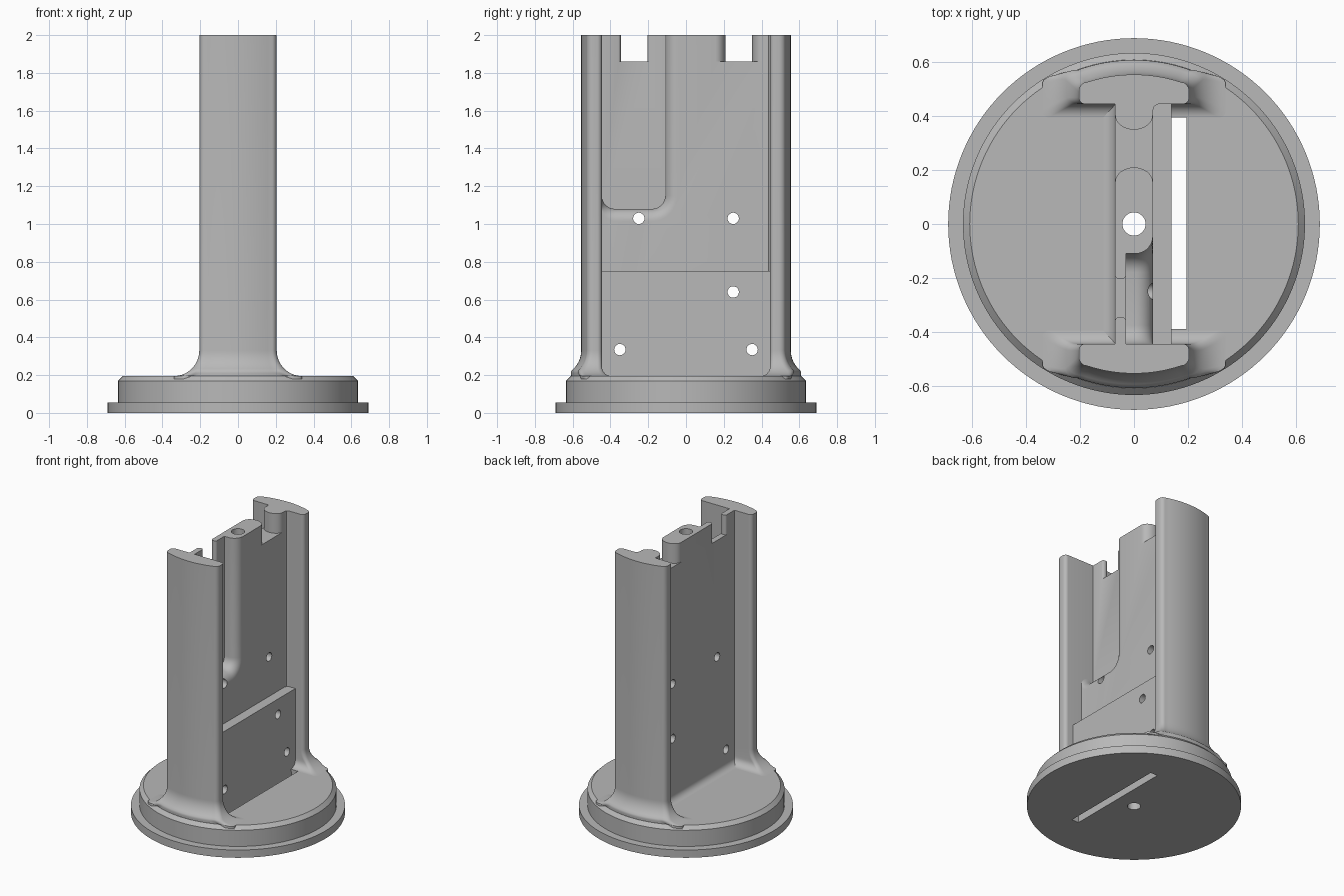
import bpy, bmesh
from math import sin, cos, pi, sqrt

cube = bpy.data.objects.get("Cube")
if cube:
    bpy.data.objects.remove(cube, do_unlink=True)

grey = bpy.data.materials.new("plain grey")
grey.use_nodes = True
grey.diffuse_color = (0.48, 0.48, 0.48, 1)
grey.node_tree.nodes["Principled BSDF"].inputs["Base Color"].default_value = grey.diffuse_color

TOP = 2.0        # top of the pillar
FLOOR = 0.195    # top of the base
INNER = 0.445    # inner face of the columns
HALF = 0.07      # half thickness of the web


def loft(name, rings):
    """Closed solid through equal-length rings of points."""
    bm = bmesh.new()
    loops = [[bm.verts.new(p) for p in ring] for ring in rings]
    n = len(loops[0])
    for a, b in zip(loops, loops[1:]):
        for i in range(n):
            j = (i + 1) % n
            bm.faces.new((a[i], a[j], b[j], b[i]))
    bm.faces.new(loops[0][::-1])
    bm.faces.new(loops[-1])
    bmesh.ops.recalc_face_normals(bm, faces=bm.faces)
    mesh = bpy.data.meshes.new(name)
    bm.to_mesh(mesh)
    bm.free()
    mesh.materials.append(grey)
    ob = bpy.data.objects.new(name, mesh)
    bpy.context.collection.objects.link(ob)
    return ob


def prism(name, outline, lo, hi, axis="z"):
    place = {"x": lambda a, b, h: (h, a, b),
             "y": lambda a, b, h: (a, h, b),
             "z": lambda a, b, h: (a, b, h)}[axis]
    return loft(name, [[place(a, b, h) for a, b in outline] for h in (lo, hi)])


def circle(r, n, cx=0, cy=0):
    return [(cx + r * cos(2 * pi * i / n), cy + r * sin(2 * pi * i / n)) for i in range(n)]


def box(x0, x1, y0, y1):
    return [(x0, y0), (x1, y0), (x1, y1), (x0, y1)]


def cut(ob, cutters):
    for c in cutters:
        c.hide_render = True
        mod = ob.modifiers.new("cut", "BOOLEAN")
        mod.operation = "DIFFERENCE"
        mod.solver = "EXACT"
        mod.object = c
    bpy.context.view_layer.update()
    graph = bpy.context.evaluated_depsgraph_get()
    mesh = bpy.data.meshes.new_from_object(ob.evaluated_get(graph))
    ob.modifiers.clear()
    ob.data = mesh
    for c in cutters:
        bpy.data.objects.remove(c, do_unlink=True)


def fillet(height, r):
    """Outward flare of a concave fillet at a height above the floor."""
    h = min(max(height, 0), r)
    return r - sqrt(r * r - (r - h) ** 2)


# Round stepped base with a chamfered top
steps = [(0.69, 0), (0.69, 0.055), (0.635, 0.055), (0.635, 0.17), (0.61, FLOOR)]
base = loft("base", [[(x, y, z) for x, y in circle(r, 128)] for r, z in steps])
cut(base, [prism("slot_cutter", box(0.14, 0.195, -0.39, 0.4), -0.1, 0.3),
           prism("bore_cutter", circle(0.043, 32), -0.1, 0.3)])


# Curved columns that flare into the base
def column_ring(z, side):
    d = fillet(z - FLOOR, 0.135)
    w = 0.205 + d
    yi = INNER - fillet(z - FLOOR, 0.05)
    R = min(0.555 + d, 0.609)
    ri, ro = 0.025, 0.03 + 0.5 * d
    quarter = [pi / 2 * i / 6 for i in range(7)]
    half = [(w - ri + ri * sin(t), yi + ri - ri * cos(t)) for t in quarter]
    edge = w - ro
    ye = sqrt(R * R - edge * edge)
    half += [(edge + ro * cos(t), ye - 0.035 + 0.035 * sin(t)) for t in quarter]
    for i in range(1, 11):
        x = edge * (1 - i / 10)
        half.append((x, sqrt(R * R - x * x)))
    ring = half + [(-x, y) for x, y in half[-2::-1]]
    return [(x, side * y, z) for x, y in ring]


heights = [0.18] + [FLOOR + 0.135 * (1 - cos(pi / 2 * i / 14)) for i in range(15)] + [TOP]
for name, side in (("front_column", -1), ("rear_column", 1)):
    loft(name, [column_ring(z, side) for z in heights])

# Upright web between the columns
outline = [(-HALF, -INNER), (HALF, -INNER), (HALF, 0.42), (0.076, 0.438),
           (0.09, INNER), (-HALF, INNER)]
web = prism("web", outline, 0.18, TOP)


# Tall pocket with rounded lower corners and a rounded rim
def pocket_ring(x, d):
    y0, y1, z0, r = -INNER - 0.001, -0.11 + d, 1.08 - d, 0.07
    arc = [pi / 2 * i / 8 for i in range(9)]
    pts = [(y0 + r - r * cos(t), z0 + r - r * sin(t)) for t in arc]
    r += d
    pts += [(y1 - r + r * sin(t), z0 + r - r * cos(t)) for t in arc]
    pts += [(y1, TOP + 0.1), (y0, TOP + 0.1)]
    return [(x, y, z) for y, z in pts]


rim = 0.065
rings = [pocket_ring(-0.03, 0)]
for i in range(10):
    t = pi / 2 * i / 9
    rings.append(pocket_ring(HALF - rim + rim * sin(t), rim * (1 - cos(t))))
rings.append(pocket_ring(0.2, rim))
pocket = loft("pocket_cutter", rings)


# Top notches whose end walls are bullnosed
def notch(xc, hw, depth, y0, y1):
    ts = [-pi / 2 + pi * i / 16 for i in range(17)]
    bulge = [(xc + hw * sin(t), depth * (1 - cos(t))) for t in ts]
    bulge = [(xc - hw - 0.05, depth)] + bulge + [(xc + hw + 0.05, depth)]
    pts = [(x, y0 - b) for x, b in bulge] + [(x, y1 + b) for x, b in bulge[::-1]]
    return prism("notch_cutter", pts, 1.86, TOP + 0.1)


def cross_holes(spots):
    return [prism("hole_cutter", circle(0.03, 24, y, z), -0.3, 0.3, "x") for y, z in spots]


low_holes = [(0.25, 0.64), (-0.35, 0.335), (0.35, 0.335)]
high_holes = [(-0.25, 1.03), (0.25, 1.03)]
cut(web, [pocket, notch(0, HALF, 0.055, 0.21, 0.35),
          notch(-0.05, 0.0205, 0.015, -0.345, -0.205),
          prism("bore_cutter", circle(0.043, 32), 0, TOP + 0.2)]
    + cross_holes(low_holes + high_holes))

# Thicker lower plate on one face of the web
plate = prism("lower_plate", box(HALF, 0.14, -INNER, INNER), FLOOR - 0.01, 0.75)
cut(plate, cross_holes(low_holes))

# Fillet where the other face meets the base
r = 0.045
cove = [(-HALF - r + r * sin(t), FLOOR + r - r * cos(t))
        for t in [pi / 2 * i / 8 for i in range(9)]]
cove += [(-HALF + 0.005, FLOOR + r), (-HALF + 0.005, FLOOR - 0.01), (-HALF - r, FLOOR - 0.01)]
prism("web_fillet", cove, -INNER, INNER, "y")

# Smooth the curved walls and keep the edges sharp
for ob in bpy.context.collection.objects:
    if ob.type == "MESH" and ob.data.materials and ob.data.materials[0] == grey:
        bpy.ops.object.select_all(action="DESELECT")
        ob.select_set(True)
        bpy.context.view_layer.objects.active = ob
        bpy.ops.object.shade_smooth_by_angle(angle=pi / 6)
